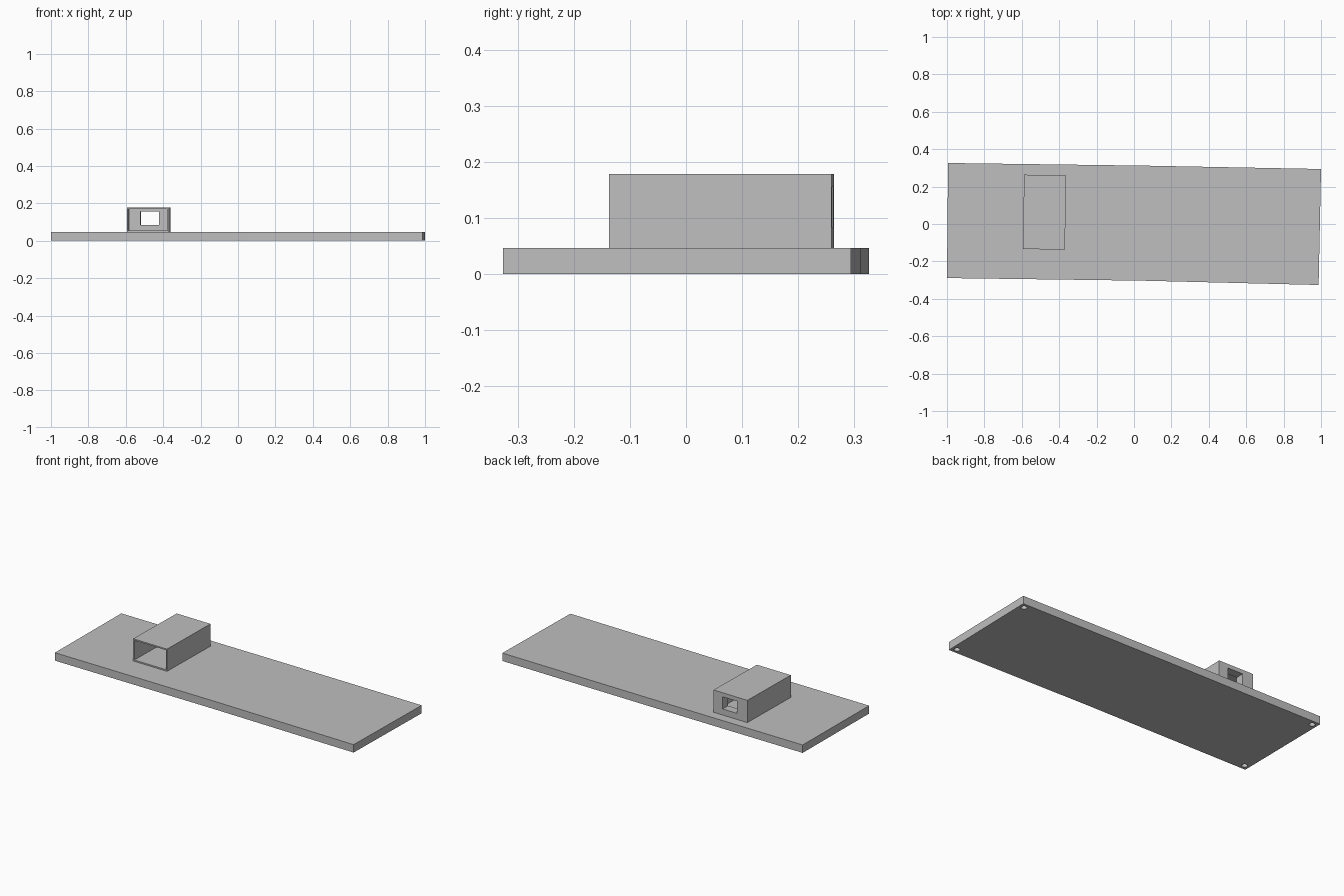
import bpy, bmesh, math
from mathutils import Matrix, Vector

if "Cube" in bpy.data.objects:
    bpy.data.objects.remove(bpy.data.objects["Cube"])

grey = bpy.data.materials.new("light grey")
grey.diffuse_color = (0.52, 0.52, 0.52, 1)
grey.use_nodes = True
grey.node_tree.nodes["Principled BSDF"].inputs["Base Color"].default_value = grey.diffuse_color


def finish(name, bm):
    bmesh.ops.recalc_face_normals(bm, faces=bm.faces)
    me = bpy.data.meshes.new(name)
    bm.to_mesh(me)
    bm.free()
    me.materials.append(grey)
    ob = bpy.data.objects.new(name, me)
    bpy.context.collection.objects.link(ob)
    return ob


def prism(name, outline, z0, z1):
    bm = bmesh.new()
    face = bm.faces.new([bm.verts.new((x, y, z0)) for x, y in outline])
    side = bmesh.ops.extrude_face_region(bm, geom=[face])["geom"]
    bmesh.ops.translate(bm, vec=(0, 0, z1 - z0),
                        verts=[g for g in side if isinstance(g, bmesh.types.BMVert)])
    return finish(name, bm)


def box(name, lo, hi, frame):
    lo, hi = Vector(lo), Vector(hi)
    bm = bmesh.new()
    bmesh.ops.create_cube(bm, size=1, matrix=frame @ Matrix.Translation((lo + hi) / 2)
                          @ Matrix.Diagonal((*(hi - lo), 1)))
    return finish(name, bm)


def cut(target, cutter):
    mod = target.modifiers.new("cut", 'BOOLEAN')
    mod.operation = 'DIFFERENCE'
    mod.solver = 'EXACT'
    mod.object = cutter
    bpy.context.view_layer.objects.active = target
    bpy.ops.object.modifier_apply(modifier=mod.name)
    bpy.data.objects.remove(cutter)


# Two-part base plate meeting at a slightly slanted seam
TOP = 0.047
seam = [(0.048, -0.303), (0.055, 0.312)]
left = [(-1.0, -0.289), seam[0], seam[1], (-0.994, 0.326)]
right = [seam[0], (0.987, -0.326), (1.0, 0.294), seam[1]]
left_plate = prism("left_plate", left, 0, TOP)
right_plate = prism("right_plate", right, 0, TOP)

# Blind round holes under the four outer corners
INSET, RADIUS, DEPTH = 0.03, 0.016, 0.03
for plate, corners in ((left_plate, (left[0], left[3])),
                       (right_plate, (right[1], right[2]))):
    for x, y in corners:
        cx, cy = x - math.copysign(INSET, x), y - math.copysign(INSET, y)
        ring = [(cx + RADIUS * math.cos(a * math.tau / 24),
                 cy + RADIUS * math.sin(a * math.tau / 24)) for a in range(24)]
        cut(plate, prism("hole_cutter", ring, -0.02, DEPTH))

# Hollow housing: open front, thick back wall with a rectangular window
frame = Matrix.Translation((-0.4785, 0.063, 0)) @ Matrix.Rotation(math.radians(-1.1), 4, 'Z')
W, D, H, WALL, BACK = 0.1125, 0.1985, 0.179, 0.008, 0.05
housing = box("housing", (-W, -D, TOP), (W, D, H), frame)
cut(housing, box("cavity_cutter", (-W + WALL, -D - 0.1, TOP + WALL),
                 (W - WALL, D - BACK, H - WALL), frame))
cut(housing, box("window_cutter", (-0.045, 0, 0.083), (0.052, D + 0.1, 0.155), frame))
